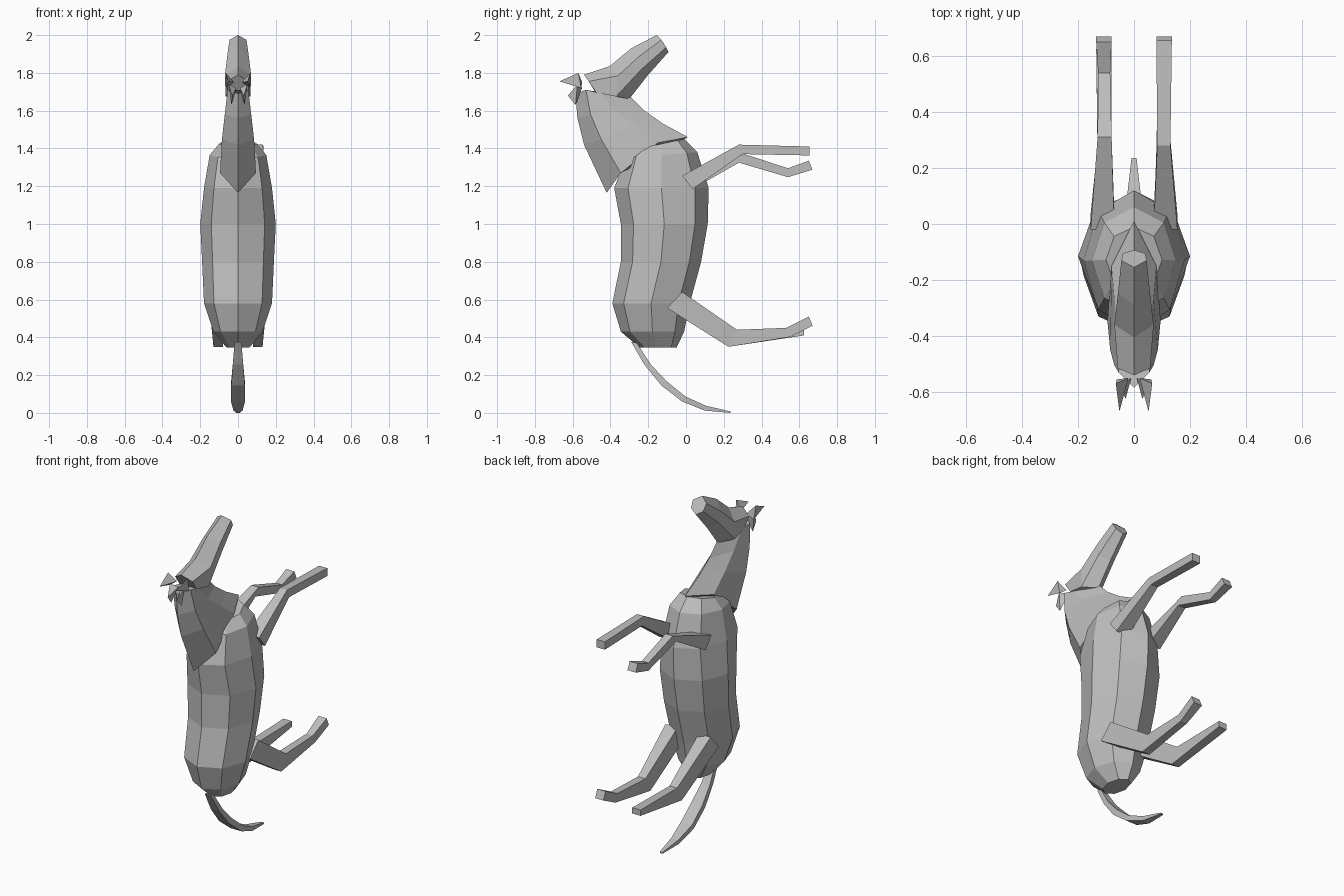
import bpy, bmesh, math

grey = bpy.data.materials.new("plain grey")
grey.diffuse_color = (0.52, 0.52, 0.52, 1)


def loft(name, rings):
    """Skin a list of equal-length point rings and cap both ends."""
    bm = bmesh.new()
    loops = [[bm.verts.new(p) for p in ring] for ring in rings]
    n = len(loops[0])
    for a, b in zip(loops, loops[1:]):
        for i in range(n):
            j = (i + 1) % n
            bm.faces.new((a[i], a[j], b[j], b[i]))
    bm.faces.new(loops[0])
    bm.faces.new(loops[-1])
    bmesh.ops.recalc_face_normals(bm, faces=bm.faces)
    me = bpy.data.meshes.new(name)
    bm.to_mesh(me)
    bm.free()
    me.materials.append(grey)
    ob = bpy.data.objects.new(name, me)
    bpy.context.collection.objects.link(ob)
    return ob


def spike(name, base, tip):
    """Pyramid on a three-point base."""
    bm = bmesh.new()
    b = [bm.verts.new(p) for p in base]
    t = bm.verts.new(tip)
    bm.faces.new(b)
    for i in range(3):
        bm.faces.new((b[i], b[(i + 1) % 3], t))
    bmesh.ops.recalc_face_normals(bm, faces=bm.faces)
    me = bpy.data.meshes.new(name)
    bm.to_mesh(me)
    bm.free()
    me.materials.append(grey)
    bpy.context.collection.objects.link(bpy.data.objects.new(name, me))


# Body: eight-sided rings (z at back, z at belly, y back, y belly, half width)
body = [
    (0.345, 0.345, -0.245, -0.05, 0.06),
    (0.43, 0.43, -0.345, -0.01, 0.13),
    (0.58, 0.58, -0.39, 0.02, 0.18),
    (0.80, 0.80, -0.345, 0.08, 0.19),
    (1.00, 1.00, -0.345, 0.115, 0.20),
    (1.19, 1.19, -0.38, 0.12, 0.18),
    (1.35, 1.38, -0.32, 0.06, 0.15),
    (1.40, 1.45, -0.245, -0.01, 0.10),
]
rings = []
for z0, z1, y0, y1, rx in body:
    ring = []
    for k in range(8):
        a = k * math.pi / 4
        t = (1 + math.sin(a)) / 2
        ring.append((rx * math.cos(a), y0 + (y1 - y0) * t, z0 + (z1 - z0) * t))
    rings.append(ring)
loft("body", rings)


def hexring(top, upper, lower, bottom):
    """Six-sided ring, mirrored over x = 0; sides are (half width, y, z)."""
    (ux, uy, uz), (lx, ly, lz) = upper, lower
    return [(0, *top), (ux, uy, uz), (lx, ly, lz),
            (0, *bottom), (-lx, ly, lz), (-ux, uy, uz)]


# Neck
loft("neck", [
    hexring((-0.42, 1.165), (0.095, -0.345, 1.27), (0.08, -0.15, 1.43), (0.01, 1.46)),
    hexring((-0.54, 1.42), (0.085, -0.45, 1.45), (0.07, -0.27, 1.52), (-0.12, 1.53)),
    hexring((-0.575, 1.56), (0.07, -0.505, 1.58), (0.058, -0.37, 1.60), (-0.22, 1.60)),
    hexring((-0.585, 1.69), (0.055, -0.53, 1.71), (0.05, -0.45, 1.69), (-0.29, 1.67)),
])

# Head
loft("head", [
    hexring((-0.54, 1.79), (0.058, -0.515, 1.755), (0.055, -0.475, 1.695), (-0.457, 1.66)),
    hexring((-0.405, 1.835), (0.07, -0.36, 1.785), (0.065, -0.37, 1.675), (-0.30, 1.662)),
    hexring((-0.29, 1.93), (0.057, -0.245, 1.89), (0.055, -0.235, 1.82), (-0.20, 1.79)),
    hexring((-0.155, 2.0), (0.045, -0.13, 1.975), (0.04, -0.105, 1.935), (-0.093, 1.91)),
])

# Ears and the small tufts behind them
for side, s in (("right", 1), ("left", -1)):
    spike(side + "_ear",
          [(s * 0.065, -0.57, 1.80), (s * 0.02, -0.55, 1.75), (s * 0.062, -0.555, 1.72)],
          (s * 0.052, -0.67, 1.755))
    spike(side + "_tuft",
          [(s * 0.05, -0.575, 1.74), (s * 0.01, -0.55, 1.72), (s * 0.035, -0.585, 1.63)],
          (s * 0.03, -0.625, 1.68))


def leg(name, s, sections):
    """Four-sided leg; sections are (y, z upper, y, z lower, inner x, outer x)."""
    loft(name, [[(s * xi, ya, za), (s * xo, ya, za), (s * xo, yb, zb), (s * xi, yb, zb)]
                for ya, za, yb, zb, xi, xo in sections])


front_base = (-0.02, 1.255, 0.035, 1.185, 0.07, 0.155)
hind_base = (-0.02, 0.64, -0.10, 0.555, 0.07, 0.15)
hock = (0.27, 0.44, 0.225, 0.35, 0.08, 0.13)

# Legs: one of each pair is straight, the other is bent at the hoof
leg("right_front_leg", 1, [front_base, (0.28, 1.42, 0.30, 1.37, 0.083, 0.13),
                           (0.655, 1.41, 0.655, 1.363, 0.08, 0.135)])
leg("left_front_leg", -1, [front_base, (0.31, 1.37, 0.28, 1.325, 0.08, 0.13),
                           (0.54, 1.295, 0.54, 1.248, 0.085, 0.128),
                           (0.65, 1.335, 0.67, 1.288, 0.08, 0.135)])
leg("right_hind_leg", 1, [hind_base, hock, (0.53, 0.45, 0.55, 0.402, 0.085, 0.128),
                          (0.65, 0.51, 0.67, 0.462, 0.08, 0.135)])
leg("left_hind_leg", -1, [hind_base, hock, (0.625, 0.445, 0.625, 0.41, 0.08, 0.135)])

# Tail: (y, z outer edge, y, z inner edge, half width)
tail = [
    (-0.29, 0.375, -0.26, 0.37, 0.018),
    (-0.22, 0.255, -0.185, 0.255, 0.028),
    (-0.13, 0.145, -0.105, 0.17, 0.036),
    (-0.02, 0.06, -0.005, 0.088, 0.037),
    (0.10, 0.012, 0.105, 0.038, 0.024),
    (0.235, 0.0, 0.235, 0.008, 0.009),
]
loft("tail", [[(-w, ya, za), (w, ya, za), (w, yb, zb), (-w, yb, zb)]
              for ya, za, yb, zb, w in tail])
